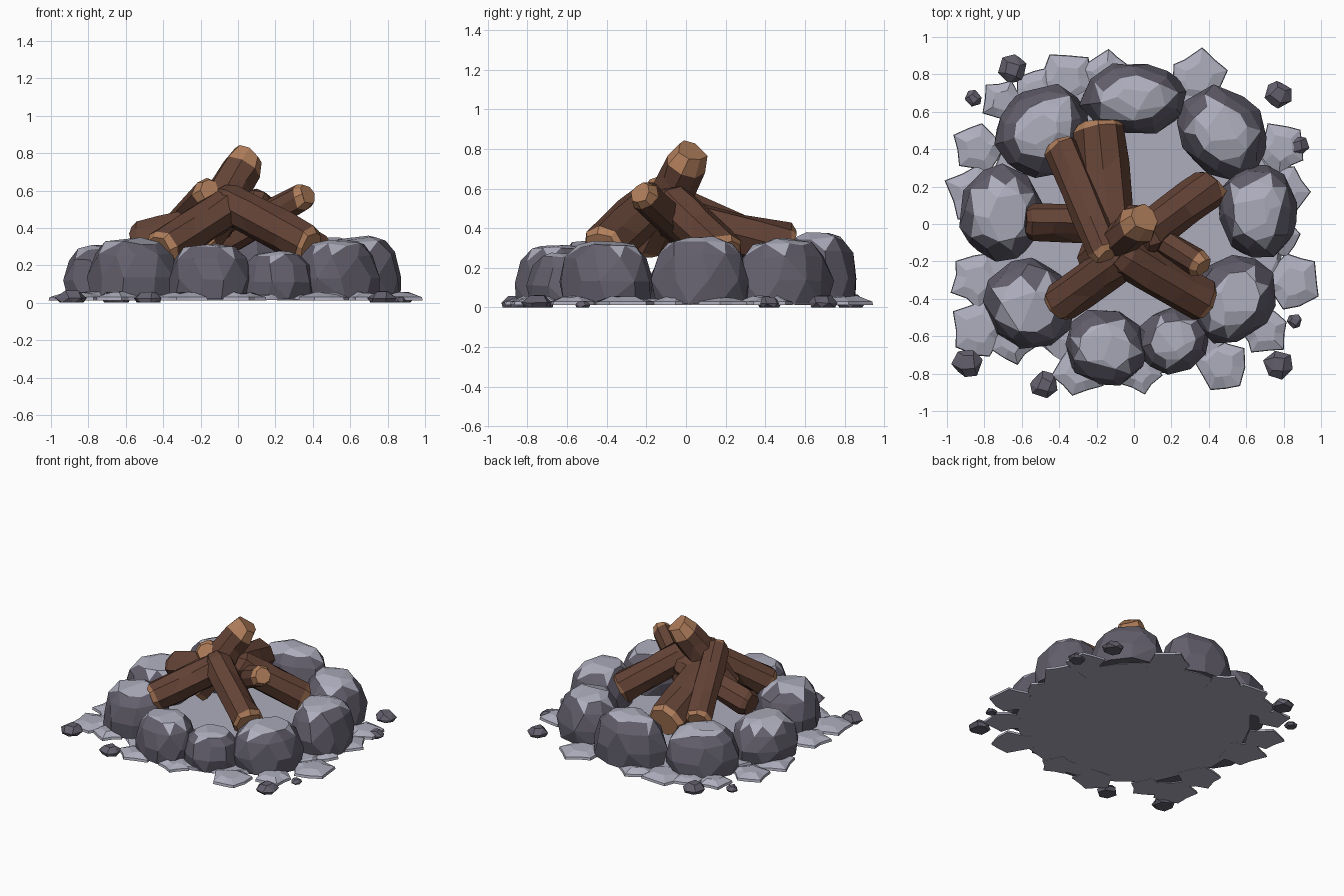
import bpy, bmesh, math, random
from mathutils import Vector

if "Cube" in bpy.data.objects:
    bpy.data.objects.remove(bpy.data.objects["Cube"])
random.seed(7)


def mat(name, rgb):
    m = bpy.data.materials.new(name)
    m.diffuse_color = (*rgb, 1)
    m.use_nodes = True
    m.node_tree.nodes["Principled BSDF"].inputs["Base Color"].default_value = m.diffuse_color
    return m


DARK = mat("dark_stone", (0.125, 0.115, 0.152))
PALE = mat("pale_ash_stone", (0.42, 0.42, 0.51))
BARK = mat("bark_brown", (0.125, 0.055, 0.036))
WOOD = mat("cut_wood", (0.44, 0.21, 0.105))


def finish(name, bm, mats):
    bmesh.ops.recalc_face_normals(bm, faces=bm.faces)
    me = bpy.data.meshes.new(name)
    bm.to_mesh(me)
    bm.free()
    for m in mats:
        me.materials.append(m)
    ob = bpy.data.objects.new(name, me)
    bpy.context.collection.objects.link(ob)
    return ob


def rock(name, x, y, rx, ry, rot, z0, h, rings, sides, jit, mats, cap=2.0):
    """Faceted boulder: convex hull round jittered rings of (height, radius)."""
    bm = bmesh.new()
    for i, (t, r) in enumerate(rings):
        off = random.random() * 6.28
        n = sides if r > 0.61 else max(4, sides - 3)
        for k in range(n):
            a = off + 2 * math.pi * (k + random.uniform(-.2, .2)) / n
            q = r * random.uniform(1 - jit, 1)
            u, v = rx * q * math.cos(a), ry * q * math.sin(a)
            z = z0 + h * t * (1 if i == 0 else random.uniform(1 - jit * .7, 1))
            bm.verts.new((x + u * math.cos(rot) - v * math.sin(rot),
                          y + u * math.sin(rot) + v * math.cos(rot), z))
    res = bmesh.ops.convex_hull(bm, input=bm.verts)
    junk = {v for v in res["geom_interior"] if isinstance(v, bmesh.types.BMVert)}
    junk |= {v for v in bm.verts if not v.link_faces}
    bmesh.ops.delete(bm, geom=list(junk), context='VERTS')
    bmesh.ops.dissolve_limit(bm, angle_limit=0.2, verts=bm.verts, edges=bm.edges)
    bm.normal_update()
    for f in bm.faces:
        if f.calc_center_median().z > z0 + cap * h and f.normal.z > 0.6:
            f.material_index = 1
    return finish(name, bm, mats)


def splat(name, x, y, r, points=5):
    """Low ragged heap of ash with a star-like rim and a raised middle."""
    bm = bmesh.new()
    n = points * 2
    off = math.atan2(y, x) + random.uniform(-.3, .3)
    low, rim, top = [], [], []
    for k in range(n):
        a = off + 2 * math.pi * (k + random.uniform(-.2, .2)) / n
        q = r * (random.uniform(1.03, 1.2) if k % 2 == 0 else random.uniform(.8, .98))
        for ring, s, z in ((low, 1, .012), (rim, .97, .03), (top, .5, random.uniform(.045, .06))):
            ring.append(bm.verts.new((x + s * q * math.cos(a), y + s * q * math.sin(a), z)))
    for lo, hi in ((low, rim), (rim, top)):
        for k in range(n):
            j = (k + 1) % n
            bm.faces.new((lo[k], lo[j], hi[j], hi[k]))
    bm.faces.new(low)
    bm.faces.new(top)
    return finish(name, bm, [PALE])


# Ash bed: central slab plus ragged heaps round the rim
rock("ash_bed", 0, 0, .84, .84, 0, .014, .028, [(0, 1), (1, .97)], 24, .04, [PALE])
HEAPS = [(.79, .17, .15), (.79, .41, .13), (.34, .78, .14), (-.15, .80, .13), (-.36, .77, .15),
         (-.70, .66, .11), (-.83, .40, .13), (-.85, .16, .15), (-.84, -.30, .14),
         (-.83, -.56, .15), (-.65, -.63, .11), (-.29, -.79, .13), (.03, -.79, .11),
         (.46, -.75, .14), (.70, -.57, .12), (.85, -.31, .15), (.77, -.06, .11), (-.52, .71, .12)]
for i, (x, y, r) in enumerate(HEAPS):
    splat(f"ash_heap_{i}", x, y, r)

# Ring of boulders: x, y, tangential radius, radial radius, height
STONES = [(0, .67, .29, .20, .36), (.47, .49, .27, .23, .33), (.66, .07, .26, .22, .34),
          (.53, -.40, .26, .22, .32), (.21, -.62, .20, .18, .26), (-.15, -.66, .23, .21, .30),
          (-.56, -.43, .26, .24, .33), (-.71, .06, .26, .23, .29), (-.49, .50, .27, .24, .32)]
PROFILE = [(0, .98), (.36, 1.03), (.74, .88), (.94, .63), (1, .34)]
for i, (x, y, rt, rr, h) in enumerate(STONES):
    rock(f"ring_stone_{i}", x, y, rt, rr, math.atan2(y, x) + math.pi / 2, .02, h,
         PROFILE, 10, .09, [DARK, PALE], .84)

# Loose pebbles
PEBBLES = [(.77, .69, .085), (.87, .42, .07), (-.65, .83, .09), (-.86, .67, .05), (-.89, -.74, .09),
           (.77, -.75, .085), (.86, -.52, .045), (-.48, -.86, .085)]
for i, (x, y, r) in enumerate(PEBBLES):
    rock(f"pebble_{i}", x, y, r, r, random.random() * 6, 0, r * .75,
         [(0, .8), (.4, 1), (1, .55)], 6, .15, [DARK])


def log(name, a, b, r, cut_low, cut_high, bevel=.045, sides=8):
    """Rough log: jittered rings along an axis, with bevelled ends, pale where cut."""
    a, b = Vector(a), Vector(b)
    d = (b - a).normalized()
    length = (b - a).length
    s = d.cross(Vector((0, 0, 1))).normalized()
    t = s.cross(d)
    bm = bmesh.new()
    shape = [random.uniform(.92, 1.08) for _ in range(sides)]
    groove = random.randrange(sides)
    stations = [(0, .8), (.035, 1), (length * .35, 1.02), (length * .68, 1),
                (length - bevel, .97), (length, .72)]
    rings = []
    for i, (p, q) in enumerate(stations):
        ring = []
        for k in range(sides):
            ang = 2 * math.pi * k / sides
            w = r * q * shape[k] * random.uniform(.95, 1.05)
            if i in (2, 3) and k in (groove, (groove + 4) % sides):
                w *= .85
            e = p + (random.uniform(-.08, .08) if i in (2, 3) else random.uniform(-.012, .012))
            ring.append(bm.verts.new(a + d * e + s * w * math.cos(ang) + t * w * math.sin(ang)))
        rings.append(ring)
    colours = [cut_low, 0, 0, 0, cut_high]
    for i, c in enumerate(colours):
        for k in range(sides):
            j = (k + 1) % sides
            f = bm.faces.new((rings[i][k], rings[i][j], rings[i + 1][j], rings[i + 1][k]))
            f.material_index = c
    bm.faces.new(rings[0]).material_index = cut_low
    bm.faces.new(rings[-1]).material_index = cut_high
    return finish(name, bm, [BARK, WOOD])


# Stacked firewood: low end, high end, radius, pale low end, pale high end
LOGS = [((-.19, .54, .29), (-.12, -.15, .47), .13, 1, 0),
        ((-.40, .43, .31), (-.14, -.18, .60), .09, 1, 1),
        ((-.56, .01, .32), (.05, .0, .47), .10, 0, 0),
        ((-.42, -.44, .28), (-.02, -.15, .54), .11, 1, 0),
        ((.39, -.43, .29), (-.09, -.15, .55), .115, 1, 0),
        ((-.25, .17, .22), (.37, -.23, .58), .08, 1, 1),
        ((.42, .21, .26), (.03, -.08, .54), .115, 1, 0),
        ((-.22, -.21, .30), (.055, .03, .79), .11, 1, 1)]
for i, (lo, hi, r, c0, c1) in enumerate(LOGS):
    log(f"firewood_log_{i}", lo, hi, r, c0, c1, .09 if i == 7 else .045)
